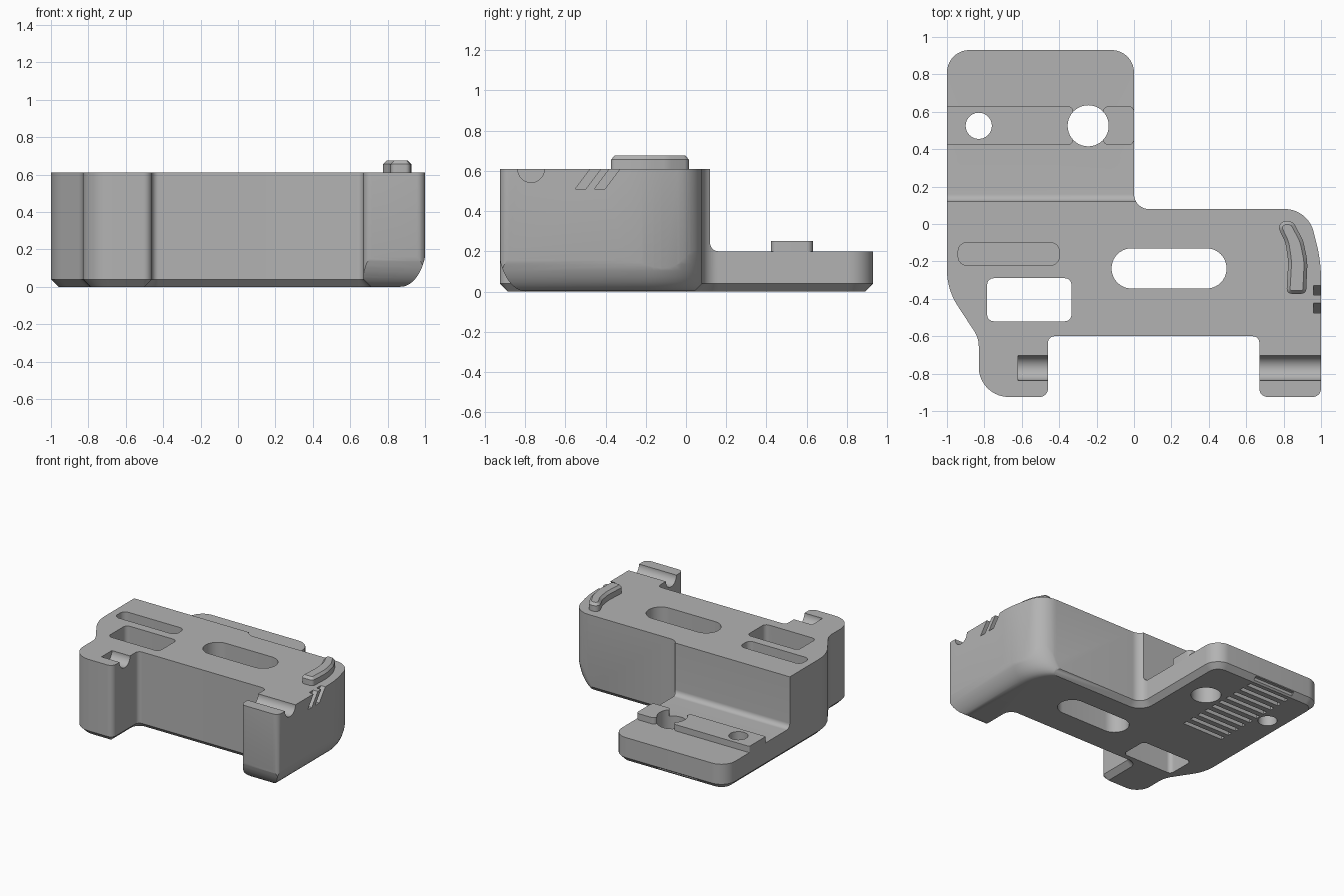
import bpy, bmesh, math
from mathutils import Vector

if "Cube" in bpy.data.objects:
    bpy.data.objects.remove(bpy.data.objects["Cube"])

grey = bpy.data.materials.new("plain grey")
grey.use_nodes = True
grey.diffuse_color = (0.45, 0.45, 0.45, 1)
grey.node_tree.nodes["Principled BSDF"].inputs["Base Color"].default_value = (0.45, 0.45, 0.45, 1)


def rounded(corners, seg=10):
    """Polygon from (x, y, radius) corners, each replaced by an arc."""
    out = []
    for i, (x, y, r) in enumerate(corners):
        p = Vector((x, y))
        if r == 0:
            out.append(p)
            continue
        a = (Vector(corners[i - 1][:2]) - p).normalized()
        b = (Vector(corners[(i + 1) % len(corners)][:2]) - p).normalized()
        half = a.angle(b) / 2
        c = p + (a + b).normalized() * (r / math.sin(half))
        s = p + a * (r / math.tan(half)) - c
        e = p + b * (r / math.tan(half)) - c
        a0 = math.atan2(s.y, s.x)
        turn = math.remainder(math.atan2(e.y, e.x) - a0, 2 * math.pi)
        for k in range(seg + 1):
            t = a0 + turn * k / seg
            out.append(c + Vector((math.cos(t), math.sin(t))) * r)
    return out


def inset(pts, d):
    """Move a clockwise outline inwards by d with mitred corners."""
    out = []
    for i, p in enumerate(pts):
        u = (p - pts[i - 1]).normalized()
        v = (pts[(i + 1) % len(pts)] - p).normalized()
        n = Vector((u.y + v.y, -u.x - v.x)).normalized()
        out.append(p + n * (d / max(0.3, n.dot(Vector((u.y, -u.x))))))
    return out


def loft(name, rings, axis="Z"):
    """Solid through (height, outline) rings, stacked along Z or X."""
    bm = bmesh.new()
    loops = []
    for h, pts in rings:
        loops.append([bm.verts.new((h, p[0], p[1]) if axis == "X" else (p[0], p[1], h)) for p in pts])
    bm.faces.new(loops[0])
    bm.faces.new(loops[-1])
    n = len(loops[0])
    for lo, hi in zip(loops, loops[1:]):
        for i in range(n):
            bm.faces.new((lo[i], lo[(i + 1) % n], hi[(i + 1) % n], hi[i]))
    bmesh.ops.recalc_face_normals(bm, faces=bm.faces)
    me = bpy.data.meshes.new(name)
    bm.to_mesh(me)
    bm.free()
    ob = bpy.data.objects.new(name, me)
    bpy.context.collection.objects.link(ob)
    me.materials.append(grey)
    return ob


def prism(name, pts, h0, h1, axis="Z"):
    return loft(name, [(h0, pts), (h1, pts)], axis)


def rect(x0, x1, y0, y1, r=0.0):
    return rounded([(x0, y1, r), (x1, y1, r), (x1, y0, r), (x0, y0, r)])


def circle(x, y, r, n=40):
    return [Vector((x + r * math.cos(2 * math.pi * k / n), y + r * math.sin(2 * math.pi * k / n))) for k in range(n)]


def boolean(ob, tool, op="DIFFERENCE", keep=False):
    tool.hide_render = True
    mod = ob.modifiers.new("cut", "BOOLEAN")
    mod.operation, mod.object, mod.solver = op, tool, "EXACT"
    bpy.context.view_layer.objects.active = ob
    bpy.ops.object.modifier_apply(modifier="cut")
    if not keep:
        bpy.data.objects.remove(tool)


# main body: full outline with a chamfered underside
outline = rounded([
    (-1, 0.93, 0.12), (0, 0.93, 0.12), (0, 0.08, 0.08), (0.93, 0.08, 0.16), (1, -0.2, 0.8),
    (1, -0.925, 0.045), (0.67, -0.925, 0.045), (0.67, -0.6, 0.035), (-0.46, -0.6, 0.035),
    (-0.46, -0.925, 0.045), (-0.83, -0.925, 0.16), (-0.83, -0.61, 0.15), (-1, -0.35, 0.35)])
body = loft("main_body", [(0, inset(outline, 0.04)), (0.04, outline), (0.61, outline)])


# rounded underside of the right end
def end_ring(i):
    arc = [(0.79 - i + 0.21 * math.cos(t), -0.2 + 0.28 * math.sin(t) + 0.005)
           for t in [math.pi / 2 * k / 12 for k in range(13)]]
    return [(-1.2, -1.2), (0.3, -1.2), (0.3, -0.925 + i), (1 - i, -0.925 + i)] + arc + \
           [(0.3, 0.085), (0.3, 1.2), (-1.2, 1.2)]


steps = [math.pi / 2 * k / 10 for k in range(11)]
rings = [(-0.02, end_ring(0.135))]
rings += [(0.25 - 0.25 * math.cos(t), end_ring(0.13 - 0.14 * math.sin(t))) for t in steps]
rings += [(0.7, end_ring(-0.02))]
boolean(body, loft("end_rounding", rings), "INTERSECT")

# step down to the low rear plate, with a fillet at the wall
step = rounded([(0.12, 1, 0), (1.2, 1, 0), (1.2, 0.2, 0), (0.12, 0.2, 0.04)])
boolean(body, prism("plate_step", step, -1.2, 0.2, "X"))

# windows through the body and the blind slot
boolean(body, prism("window", rect(-0.785, -0.335, -0.52, -0.29, 0.035), -0.1, 1))
boolean(body, prism("long_slot", rect(-0.12, 0.495, -0.345, -0.13, 0.107), -0.1, 1))
boolean(body, prism("blind_slot", rect(-0.94, -0.4, -0.22, -0.1, 0.045), 0.3, 1))

# round channels across both legs
for x0, x1 in ((-0.62, -0.4), (0.6, 1.1)):
    boolean(body, prism("pin_channel", circle(-0.77, 0.608, 0.066), x0, x1, "X"))

# slanted notches on the right side
for y in (-0.55, -0.455):
    notch = [(y, 0.51), (y + 0.052, 0.51), (y + 0.142, 0.63), (y + 0.09, 0.63)]
    boolean(body, prism("side_notch", notch, 0.96, 1.1, "X"))

# grip grooves under the rear plate
for k in range(11):
    y = 0.12 + 0.08 * k
    boolean(body, prism("grip_groove", rect(-0.745, -0.385, y - 0.018, y + 0.018), -0.1, 0.035))

# raised rail on the plate, in two pieces
rails = [prism("long_rail", rounded([(-1, 0.63, 0.01), (-0.325, 0.63, 0.03), (-0.325, 0.422, 0.03),
                                     (-1, 0.422, 0.01)]), 0.19, 0.25),
         prism("short_rail", rect(-0.165, 0, 0.422, 0.63, 0.03), 0.19, 0.25)]

# screw holes through plate and rail
for x, r in ((-0.83, 0.07), (-0.245, 0.11)):
    hole = prism("screw_hole", circle(x, 0.525, r), -0.1, 0.5)
    for ob in [body] + rails:
        boolean(ob, hole, keep=True)
    bpy.data.objects.remove(hole)

# curved thumb ridge with a chamfered top
ridge_shape = rounded([(0.755, 0.015, 0.035), (0.85, 0.015, 0.04), (0.905, -0.09, 0.15), (0.928, -0.2, 0.3),
                       (0.92, -0.373, 0.025), (0.815, -0.373, 0.025), (0.825, -0.2, 0.3), (0.81, -0.1, 0.15)], 5)
ridge = loft("thumb_ridge", [(0.6, ridge_shape), (0.655, ridge_shape), (0.675, inset(ridge_shape, 0.018))])

for ob in [body, ridge] + rails:
    bpy.ops.object.select_all(action="DESELECT")
    ob.select_set(True)
    bpy.context.view_layer.objects.active = ob
    bpy.ops.object.shade_smooth_by_angle(angle=math.radians(30))
